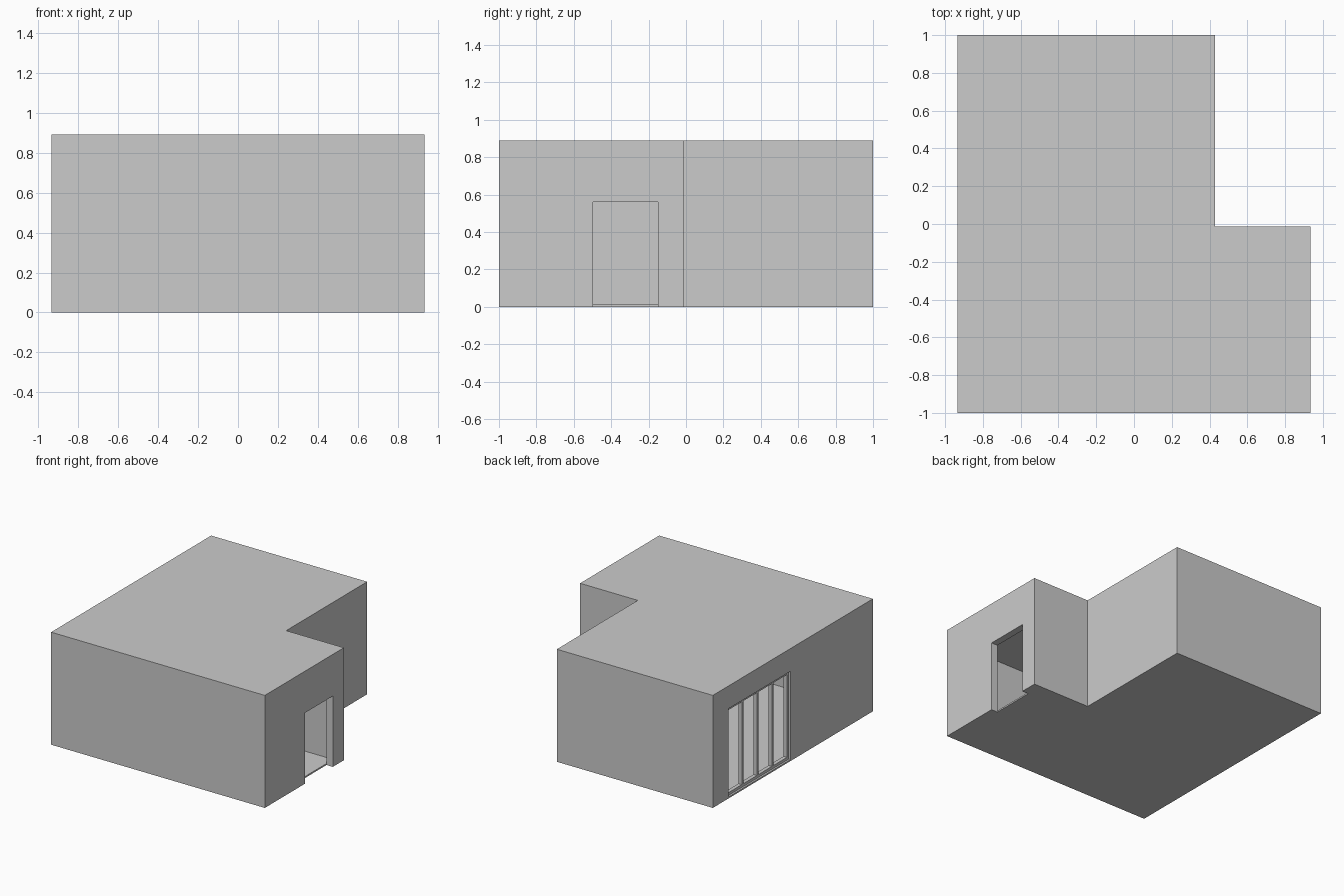
import bpy, bmesh

if "Cube" in bpy.data.objects:
    bpy.data.objects.remove(bpy.data.objects["Cube"])

HEIGHT, CEILING, FLOOR, WALL = 0.89, 0.765, 0.012, 0.055
X0, X1, XN = -0.935, 0.935, 0.43      # left, right, notch side
Y0, Y1, YN = -1.0, 1.0, -0.012        # front, back, notch front


def prism(name, points, z0, z1):
    """Extrude a plan outline (counter-clockwise) from z0 to z1."""
    bm = bmesh.new()
    face = bm.faces.new([bm.verts.new((x, y, z0)) for x, y in points])
    ext = bmesh.ops.extrude_face_region(bm, geom=[face])
    for v in ext["geom"]:
        if isinstance(v, bmesh.types.BMVert):
            v.co.z = z1
    bmesh.ops.recalc_face_normals(bm, faces=bm.faces)
    mesh = bpy.data.meshes.new(name)
    bm.to_mesh(mesh)
    bm.free()
    obj = bpy.data.objects.new(name, mesh)
    bpy.context.collection.objects.link(obj)
    return obj


def box(name, x0, x1, y0, y1, z0, z1):
    return prism(name, [(x0, y0), (x1, y0), (x1, y1), (x0, y1)], z0, z1)


def l_plan(t):
    """L-shaped outline inset by t."""
    return [(X0 + t, Y0 + t), (X1 - t, Y0 + t), (X1 - t, YN - t),
            (XN - t, YN - t), (XN - t, Y1 - t), (X0 + t, Y1 - t)]


def cut(target, cutter):
    mod = target.modifiers.new("cut", 'BOOLEAN')
    mod.operation = 'DIFFERENCE'
    mod.solver = 'EXACT'
    mod.object = cutter
    bpy.context.view_layer.objects.active = target
    bpy.ops.object.modifier_apply(modifier=mod.name)
    bpy.data.objects.remove(cutter)


# Hollow L-shaped building shell
shell = prism("building_shell", l_plan(0), 0, HEIGHT)
cut(shell, prism("room_cutter", l_plan(WALL), FLOOR, CEILING))

# Doorway in the right wall, down to the ground
cut(shell, box("door_cutter", X1 - WALL, X1 + 0.1, -0.497, -0.15, -0.1, 0.56))

# Window opening in the left wall
WY0, WY1, WZ0, WZ1 = 0.03, 0.805, FLOOR, 0.71
cut(shell, box("window_cutter", X0 - 0.1, X0 + WALL + 0.01, WY0, WY1, WZ0, WZ1))

# Window frame: four tall panes between uprights
FX0, FX1, BAR = X0 + 0.015, X0 + 0.045, 0.022
PANES = 4
frame = box("window_frame", FX0, FX1, WY0, WY1, WZ0, WZ1)
pitch = (WY1 - WY0 - BAR) / PANES
for i in range(PANES):
    y = WY0 + BAR + i * pitch
    cut(frame, box("pane_cutter", FX0 - 0.1, FX1 + 0.1, y, y + pitch - BAR,
                   WZ0 + BAR, WZ1 - BAR))
